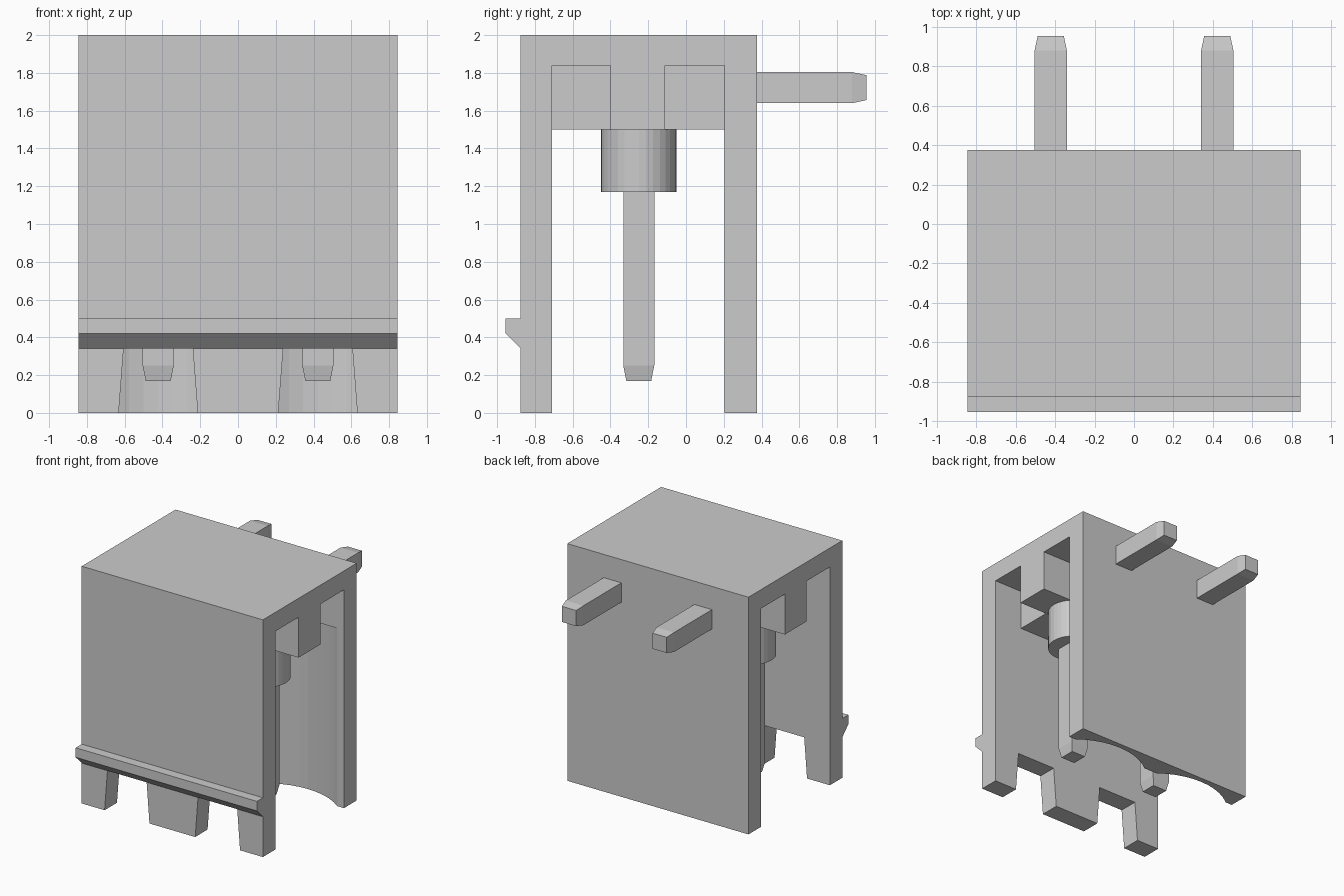
import bpy, bmesh, math

if "Cube" in bpy.data.objects:
    bpy.data.objects.remove(bpy.data.objects["Cube"])

PIN_X, PIN_Y = 0.4225, -0.25


def add_object(name, bm):
    bmesh.ops.recalc_face_normals(bm, faces=bm.faces)
    mesh = bpy.data.meshes.new(name)
    bm.to_mesh(mesh)
    bm.free()
    ob = bpy.data.objects.new(name, mesh)
    bpy.context.collection.objects.link(ob)
    return ob


def loft(name, rings):
    """Closed solid through a list of equal-length point rings."""
    bm = bmesh.new()
    loops = [[bm.verts.new(p) for p in ring] for ring in rings]
    n = len(rings[0])
    for a, b in zip(loops, loops[1:]):
        for i in range(n):
            bm.faces.new((a[i], a[(i + 1) % n], b[(i + 1) % n], b[i]))
    bm.faces.new(loops[0])
    bm.faces.new(loops[-1])
    return add_object(name, bm)


def box(name, x0, x1, y0, y1, z0, z1):
    pts = [(x0, y0), (x1, y0), (x1, y1), (x0, y1)]
    return loft(name, [[(x, y, z) for x, y in pts] for z in (z0, z1)])


def cut(target, cutter):
    mod = target.modifiers.new("cut", 'BOOLEAN')
    mod.operation = 'DIFFERENCE'
    mod.solver = 'EXACT'
    mod.object = cutter
    bpy.context.view_layer.objects.active = target
    bpy.ops.object.modifier_apply(modifier=mod.name)
    bpy.data.objects.remove(cutter)


def square(cx, cy, h):
    return [(cx - h, cy - h), (cx + h, cy - h), (cx + h, cy + h), (cx - h, cy + h)]


# Housing block with the latch ridge in its side profile
profile = [(-0.875, 0), (0.375, 0), (0.375, 2), (-0.875, 2),
           (-0.875, 0.5), (-0.955, 0.5), (-0.955, 0.42), (-0.875, 0.34)]
housing = loft("housing", [[(x, y, z) for y, z in profile] for x in (-0.845, 0.845)])

# Cavity open at both sides, with a rounded groove in the back wall behind each pin
outline = [(-1, -0.71), (1, -0.71), (1, 0.205)]
half = 0.36
radius = math.hypot(half, 0.205 - PIN_Y)
spread = math.asin(half / radius)
for cx in (PIN_X, -PIN_X):
    for i in range(11):
        a = spread * (1 - i / 5)
        outline.append((cx + radius * math.sin(a), PIN_Y + radius * math.cos(a)))
outline.append((-1, 0.205))
cut(housing, loft("cavity", [[(x, y, z) for x, y in outline] for z in (-0.1, 1.5)]))

for s in (-1, 1):
    # Roof pockets either side of the centre bar
    xa, xb = sorted((s * 0.58, s * 1.0))
    for y0, y1 in ((-0.71, -0.4), (-0.11, 0.205)):
        cut(housing, box("pocket", xa, xb, y0, y1, 1.4, 1.84))
    # Tapered notches in the foot of the front wall
    notch = [(-0.217, -0.1), (0.217, -0.1), (0.183, 0.34), (-0.183, 0.34)]
    cut(housing, loft("notch", [[(s * PIN_X + x, y, z) for x, z in notch]
                                for y in (-1.0, -0.6)]))

for side, s in (("left", -1), ("right", 1)):
    cx = s * PIN_X
    # Round collar under the roof
    ring = [(cx + 0.2 * math.cos(i * math.tau / 32), PIN_Y + 0.2 * math.sin(i * math.tau / 32))
            for i in range(32)]
    loft(f"collar_{side}", [[(x, y, z) for x, y in ring] for z in (1.17, 1.51)])
    # Contact pin with tapered tip
    loft(f"contact_pin_{side}", [[(x, y, z) for x, y in square(cx, PIN_Y, h)]
                                 for z, h in ((0.17, 0.066), (0.25, 0.082), (1.2, 0.082))])
    # Solder pin out of the back wall
    loft(f"solder_pin_{side}", [[(x, y, z) for x, z in square(cx, 1.722, h)]
                                for y, h in ((0.36, 0.082), (0.88, 0.082), (0.955, 0.066))])
